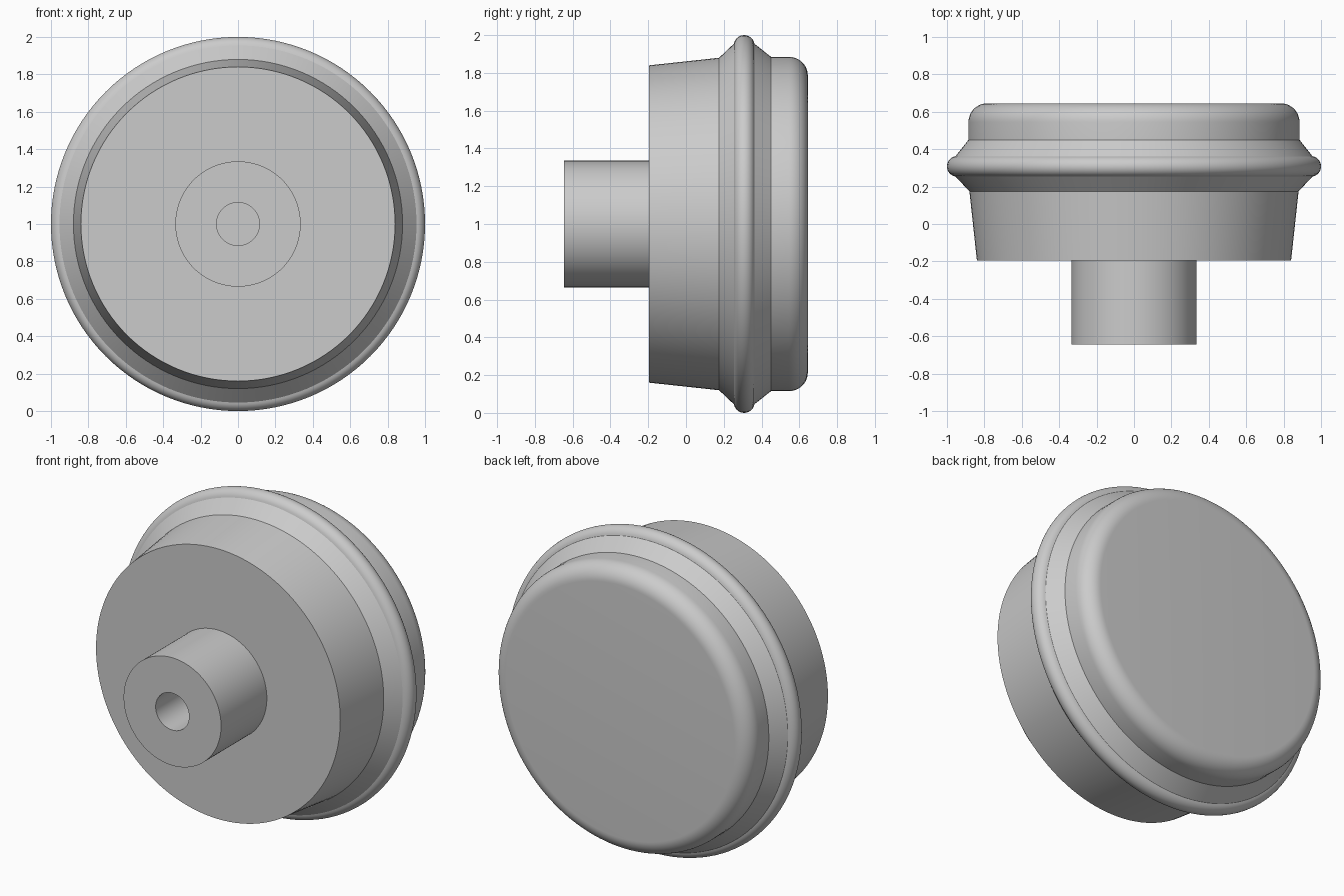
import bpy, bmesh
from math import sin, cos, pi, radians
from mathutils import Matrix, Vector

cube = bpy.data.objects.get("Cube")
if cube:
    bpy.data.objects.remove(cube, do_unlink=True)

grey = bpy.data.materials.new("plain grey")
grey.use_nodes = True
colour = (0.6, 0.6, 0.6, 1)
grey.diffuse_color = colour
grey.node_tree.nodes["Principled BSDF"].inputs["Base Color"].default_value = colour


def arc(radius, y, size, start, end, steps):
    """Profile points along an arc; angle 0 points outwards, 90 to the back."""
    angles = [radians(start + (end - start) * i / steps) for i in range(steps + 1)]
    return [(radius + size * cos(a), y + size * sin(a)) for a in angles]


def lathe(name, profile, segments=128):
    """Spin (radius, y) points around the y axis at height 1."""
    bm = bmesh.new()
    verts = [bm.verts.new((r, y, 1)) for r, y in profile]
    edges = [bm.edges.new(pair) for pair in zip(verts, verts[1:])]
    bmesh.ops.spin(bm, geom=verts + edges, cent=(0, 0, 1), axis=(0, 1, 0),
                   angle=2 * pi, steps=segments, use_merge=True)
    bmesh.ops.remove_doubles(bm, verts=bm.verts, dist=0.0001)
    bmesh.ops.recalc_face_normals(bm, faces=bm.faces)
    mesh = bpy.data.meshes.new(name)
    bm.to_mesh(mesh)
    bm.free()
    mesh.materials.append(grey)
    obj = bpy.data.objects.new(name, mesh)
    bpy.context.collection.objects.link(obj)
    bpy.ops.object.select_all(action="DESELECT")
    obj.select_set(True)
    bpy.context.view_layer.objects.active = obj
    bpy.ops.object.shade_smooth_by_angle(angle=radians(25))
    return obj


# Stem with blind bore, and tapered body, in one closed turned profile
stem = [(0, -0.2), (0.115, -0.2), (0.115, -0.645), (0.335, -0.645), (0.335, -0.195)]
body = [(0.84, -0.195), (0.88, 0.175)]
# Flared rim ending in a rounded bead
bead = arc(0.945, 0.308, 0.055, -80, 80, 14)
# Cap with a rounded back edge
cap = [(0.885, 0.45)] + arc(0.785, 0.545, 0.1, 0, 90, 12) + [(0, 0.645)]

lathe("round_knob", stem + body + bead + cap)
